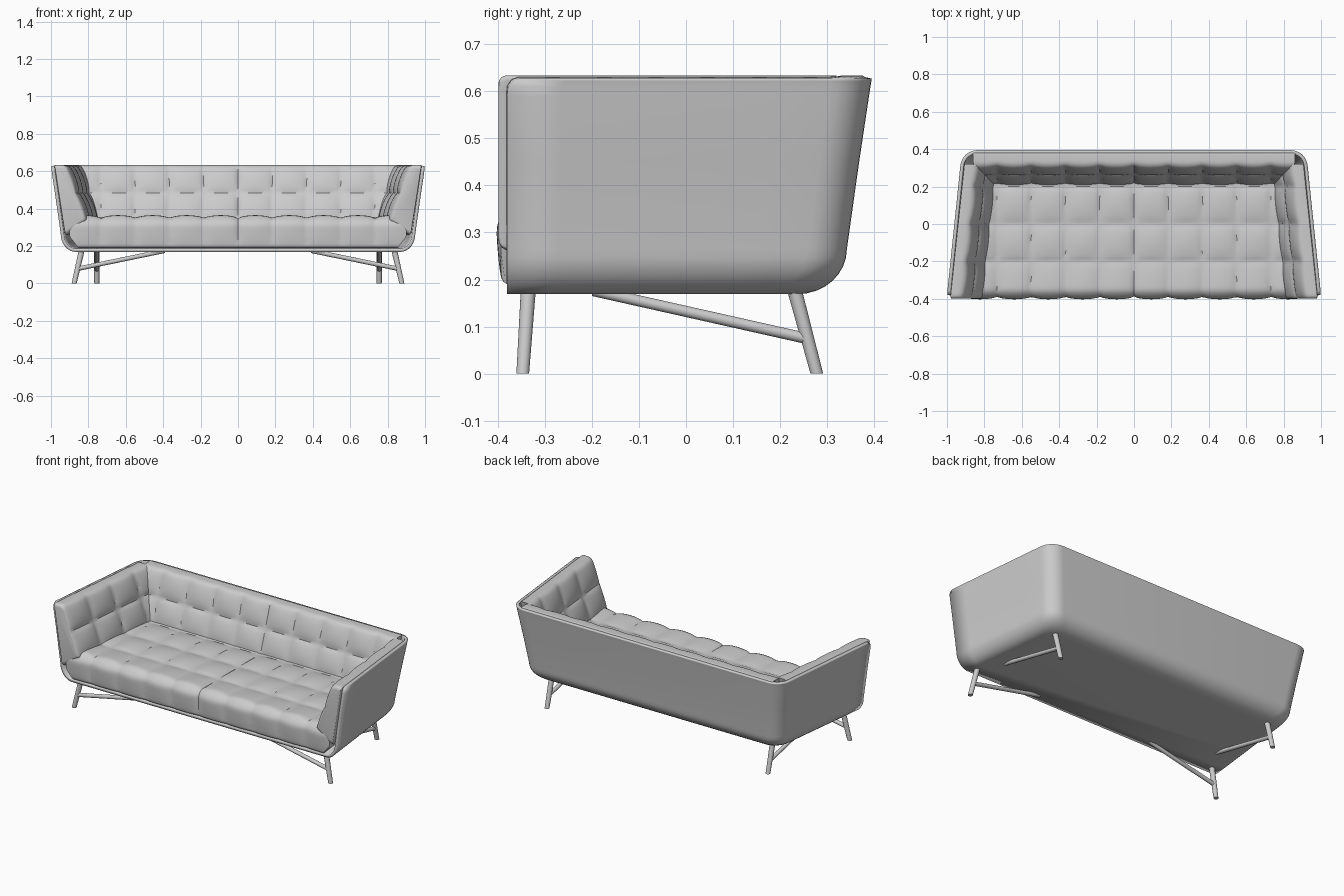
import bpy, math
from mathutils import Vector

if "Cube" in bpy.data.objects:
    bpy.data.objects.remove(bpy.data.objects["Cube"])


def make_object(name, verts, faces, angle=40):
    me = bpy.data.meshes.new(name)
    me.from_pydata(verts, [], faces)
    me.update()
    ob = bpy.data.objects.new(name, me)
    bpy.context.collection.objects.link(ob)
    bpy.ops.object.select_all(action='DESELECT')
    ob.select_set(True)
    bpy.context.view_layer.objects.active = ob
    bpy.ops.object.mode_set(mode='EDIT')
    bpy.ops.mesh.select_all(action='SELECT')
    if name != "outer_shell":
        bpy.ops.mesh.normals_make_consistent(inside=False)
    bpy.ops.object.mode_set(mode='OBJECT')
    bpy.ops.object.shade_smooth_by_angle(angle=math.radians(angle))
    return ob


def loft(name, rings, angle=40):
    """Skin closed rings and cap both ends."""
    n = len(rings[0])
    verts = [p for r in rings for p in r]
    faces = [(i*n + j, i*n + (j+1) % n, (i+1)*n + (j+1) % n, (i+1)*n + j)
             for i in range(len(rings) - 1) for j in range(n)]
    faces += [tuple(range(n)), tuple(range((len(rings)-1)*n, len(rings)*n))]
    return make_object(name, verts, faces, angle)


def section(corners, step=0.014):
    """Clockwise rounded polygon -> list of (point, outward normal)."""
    pts, n = [], len(corners)
    for i, (a, b, r) in enumerate(corners):
        p = Vector((a, b))
        prev, nxt = Vector(corners[i-1][:2]), Vector(corners[(i+1) % n][:2])
        if r == 0:
            pts.append(p)
            continue
        s, e = p + (prev - p).normalized()*r, p + (nxt - p).normalized()*r
        for k in range(7):
            t = k / 6
            pts.append(s*(1-t)**2 + p*2*t*(1-t) + e*t*t)
    out = []
    for i, p in enumerate(pts):
        q = pts[(i+1) % len(pts)]
        m = max(1, math.ceil((q - p).length / step))
        out += [p.lerp(q, k/m) for k in range(m)]
    res = []
    for i, p in enumerate(out):
        d = (out[(i+1) % len(out)] - out[i-1]).normalized()
        res.append((p, Vector((-d.y, d.x))))
    return res


def tuft(a, s, h):
    """Height of the padded square cell."""
    return h * abs(math.sin(math.pi*a) * math.sin(math.pi*s)) ** 0.5


CELL = 0.183

# Outer shell: U-shaped plan, lofted from the rim down to the flat bottom
def plan(z, dx, dy, front):
    f = Vector((1 - dx, -0.38))
    c = Vector((0.92 - dx, 0.395 - dy))
    d = (f - c).normalized()
    f = c + d * ((front - c.y) / d.y)
    r = 0.085
    s, e = c + d*r, c + Vector((-r, 0))
    right = [f.lerp(s, k/6) for k in range(6)]
    for k in range(9):
        t = k / 8
        w = 0.8  # weighted curve, close to a circular arc
        den = (1-t)**2 + 2*w*t*(1-t) + t*t
        right.append((s*(1-t)**2 + c*2*w*t*(1-t) + e*t*t) / den)
    return [(p.x, p.y, z) for p in right] + [(-p.x, p.y, z) for p in reversed(right)]

rows = [(0.627, 0, 0, -0.355), (0.622, 0.001, 0.001, -0.369),
        (0.61, 0.003, 0.003, -0.378), (0.59, 0.005, 0.006, -0.38),
        (0.45, 0.026, 0.027, -0.38), (0.265, 0.052, 0.053, -0.38)]
for k in range(1, 9):
    a = math.pi/2 * k/8
    rows.append((0.265 - 0.096*math.sin(a), 0.052 + 0.08*(1-math.cos(a)),
                 0.053 + 0.105*(1-math.cos(a)), -0.38))
rings = [plan(*r) for r in rows]
n = len(rings[0])
faces = [(i*n+j, (i+1)*n+j, (i+1)*n+j+1, i*n+j+1)
         for i in range(len(rings)-1) for j in range(n-1)]
faces.append(tuple(reversed(range((len(rings)-1)*n, len(rings)*n))))
shell = make_object("outer_shell", [p for r in rings for p in r], faces)
mod = shell.modifiers.new("thickness", 'SOLIDIFY')
mod.thickness = 0.018
mod.offset = -1

# Seat cushion: 8 tufted columns, rolled front edge
sec = section([(-0.386, 0.19, 0.02), (-0.386, 0.347, 0.05), (0.27, 0.347, 0), (0.25, 0.19, 0)])
rings = []
for i in range(121):
    t = -1 + i/60
    ring = []
    for p, nm in sec:
        y, z = p
        x = t * (0.9 - 0.105*(y + 0.38) - 0.8*max(0, 0.25 - z))
        s = (0.2 - y)/0.2 if y > -0.2 else 2 + ((-0.2 - y) + max(0, 0.347 - z))/0.345
        q = p + nm * tuft(x/CELL, s, 0.018) * max(0, -nm.x, nm.y)
        ring.append((x, q.x, q.y))
    rings.append(ring)
loft("seat_cushion", rings)

# Back cushion: leaning tufted face with a flat top
sec = section([(0.2, 0.29, 0), (0.318, 0.634, 0.025), (0.383, 0.634, 0.012), (0.325, 0.25, 0)])
rings = []
for i in range(121):
    t = -1 + i/60
    ring = []
    for p, nm in sec:
        x = t * (0.86 - 0.14*(0.635 - p.y))
        q = p + nm * tuft(x/CELL, (0.634 - p.y)/0.15, 0.02) * max(0, -nm.x)
        ring.append((x, q.x, q.y))
    rings.append(ring)
loft("back_cushion", rings)

# Arm cushions: wedge section with rounded front end, narrowing to the back
sec = section([(0.812, 0.335, 0.01), (0.922, 0.634, 0.025), (0.982, 0.634, 0.012),
               (0.925, 0.262, 0.01)])
cen = Vector((0.912, 0.47))
ends = [(-0.399, 0.88), (-0.397, 0.94), (-0.391, 0.98), (-0.382, 1)]
stations = ends + [(-0.382 + 0.702*k/48, 1) for k in range(1, 49)]
for side, label in ((1, "right"), (-1, "left")):
    rings = []
    for y0, k in stations:
        ring = []
        for p, nm in sec:
            t = max(0, (y0 + 0.382) / 0.702)
            y = y0 - t*0.2*(0.635 - p.y)
            q = cen + (p - cen)*k + nm * tuft((y + 0.4)/0.2, (0.634 - p.y)/0.15, 0.02) * max(0, -nm.x)
            ring.append((side*(q.x - 0.105*(y + 0.38)), y, q.y))
        rings.append(ring)
    loft(label + "_arm_cushion", rings)


# Round rods for legs and stretchers, ends cut square to the given axis
def rod(name, p, q, r1, r2, axis):
    u, v = [k for k in range(3) if k != axis]
    rings = []
    for c, r in ((p, r1), (q, r2)):
        ring = []
        for k in range(20):
            a = 2*math.pi*k/20
            w = list(c)
            w[u] += r*math.cos(a)
            w[v] += r*math.sin(a)
            ring.append(tuple(w))
        rings.append(ring)
    loft(name, rings)

for s, label in ((1, "right"), (-1, "left")):
    rod(label + "_front_leg", (s*0.876, -0.347, 0), (s*0.835, -0.335, 0.18), 0.0135, 0.016, 2)
    rod(label + "_back_leg", (s*0.755, 0.278, 0), (s*0.755, 0.23, 0.18), 0.0135, 0.016, 2)
    rod(label + "_front_stretcher", (s*0.86, -0.342, 0.078), (s*0.39, -0.338, 0.175), 0.012, 0.012, 0)
    rod(label + "_side_stretcher", (s*0.755, 0.255, 0.075), (s*0.755, -0.2, 0.177), 0.012, 0.012, 1)
